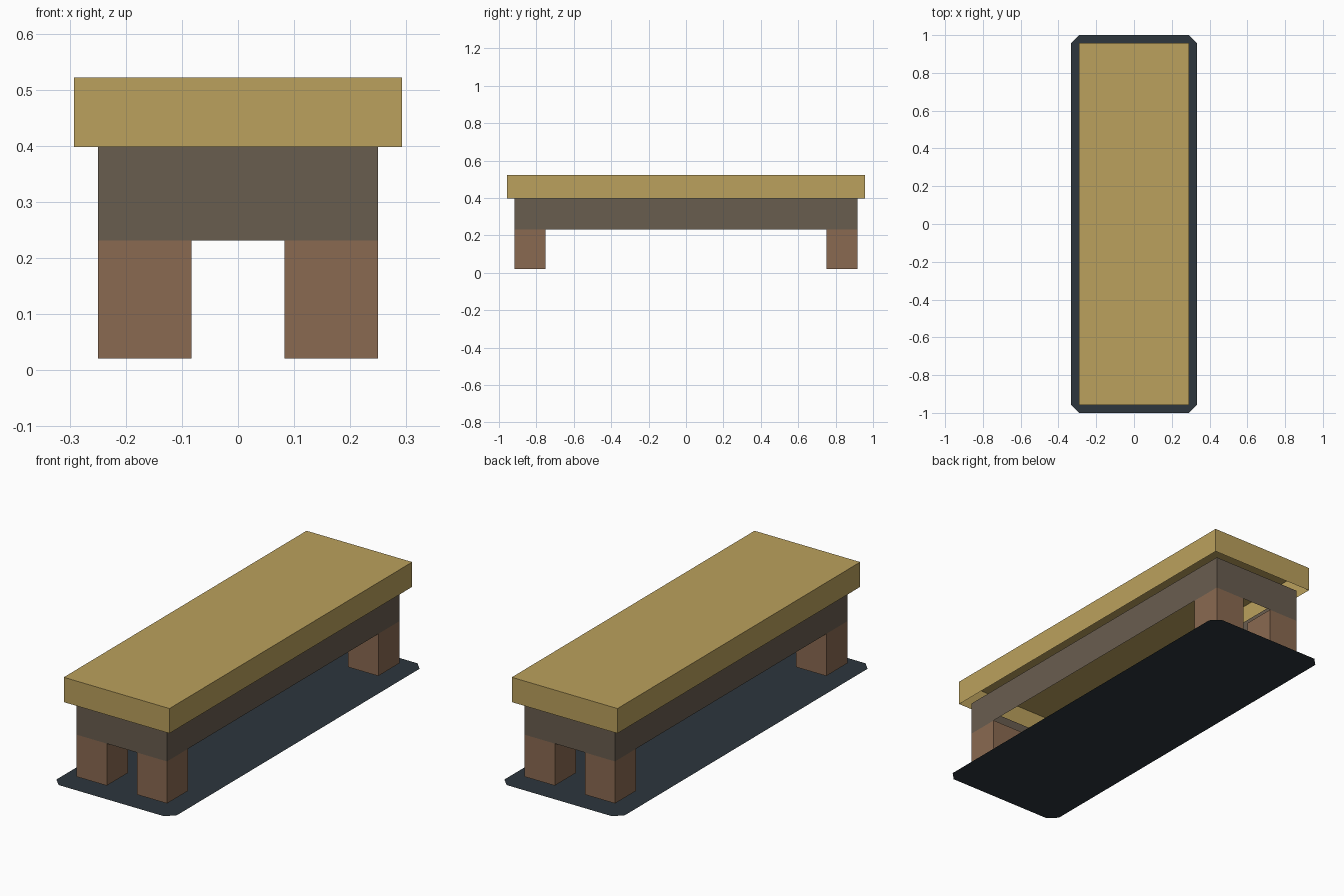
import bpy, bmesh

if "Cube" in bpy.data.objects:
    bpy.data.objects.remove(bpy.data.objects["Cube"])


def material(name, rgb):
    # sRGB 0-255 to linear diffuse colour
    lin = [((c / 255 + 0.055) / 1.055) ** 2.4 for c in rgb]
    m = bpy.data.materials.new(name)
    m.diffuse_color = (*lin, 1.0)
    m.use_nodes = True
    m.node_tree.nodes["Principled BSDF"].inputs["Base Color"].default_value = m.diffuse_color
    return m


gold = material("pale gold", (187, 161, 93))
taupe = material("dark taupe", (105, 93, 79))
brown = material("wood brown", (138, 106, 81))
slate = material("dark slate", (45, 54, 61))


def finish(name, bm, mat):
    mesh = bpy.data.meshes.new(name)
    bm.to_mesh(mesh)
    bm.free()
    mesh.materials.append(mat)
    ob = bpy.data.objects.new(name, mesh)
    bpy.context.collection.objects.link(ob)
    return ob


def shell(name, x0, x1, y0, y1, z0, z1, mat, top=False):
    """Thin-walled box without a bottom; the top is optional."""
    bm = bmesh.new()
    bmesh.ops.create_cube(bm, size=1)
    drop = [f for f in bm.faces if f.normal.z < -0.5 or (f.normal.z > 0.5 and not top)]
    bmesh.ops.delete(bm, geom=drop, context='FACES')
    for v in bm.verts:
        v.co = (x1 if v.co.x > 0 else x0,
                y1 if v.co.y > 0 else y0,
                z1 if v.co.z > 0 else z0)
    return finish(name, bm, mat)


# Seat cushion, hollow underneath
shell("seat", -0.292, 0.292, -0.958, 0.958, 0.398, 0.522, gold, top=True)

# Apron walls under the seat
shell("apron", -0.25, 0.25, -0.917, 0.917, 0.231, 0.398, taupe)

# Four square legs
for y0, y1, end in ((-0.917, -0.75, "front"), (0.75, 0.917, "back")):
    for x0, x1, side in ((-0.25, -0.083, "left"), (0.083, 0.25, "right")):
        shell(f"{end}_{side}_leg", x0, x1, y0, y1, 0.021, 0.231, brown)

# Flat base sheet with clipped corners
bm = bmesh.new()
hx, hy, c = 0.333, 1.0, 0.042
outline = []
for sx, sy in ((1, 1), (-1, 1), (-1, -1), (1, -1)):
    pair = [(sx * hx, sy * (hy - c)), (sx * (hx - c), sy * hy)]
    outline += pair if sx * sy > 0 else pair[::-1]
bm.faces.new([bm.verts.new((x, y, 0)) for x, y in outline])
bm.normal_update()
finish("base_sheet", bm, slate)
